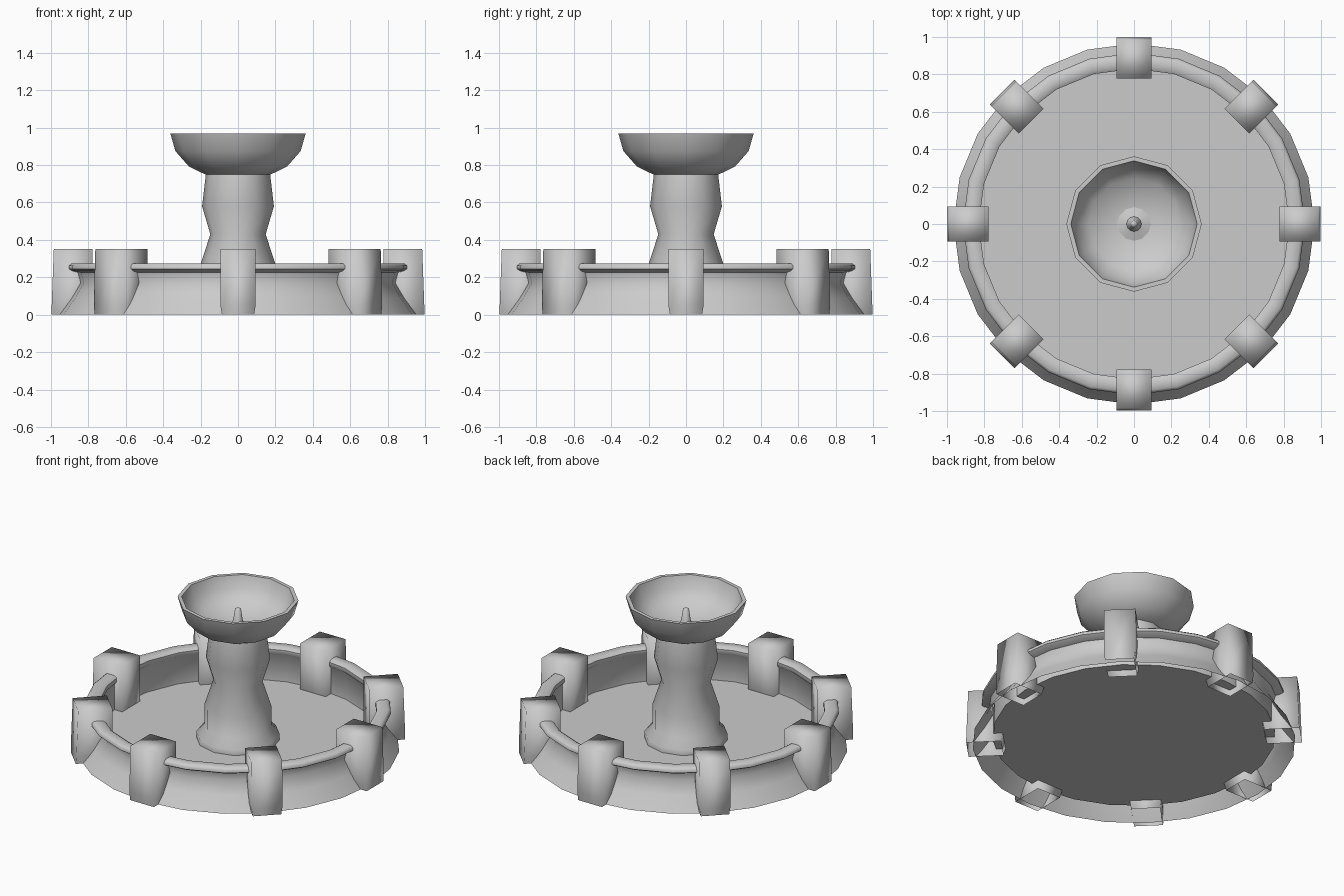
import bpy, bmesh
from math import pi, sin, cos
from mathutils import Matrix

if "Cube" in bpy.data.objects:
    bpy.data.objects.remove(bpy.data.objects["Cube"])


def finish(name, bm, angle=None):
    bmesh.ops.remove_doubles(bm, verts=bm.verts, dist=1e-5)
    me = bpy.data.meshes.new(name)
    bm.to_mesh(me)
    bm.free()
    ob = bpy.data.objects.new(name, me)
    bpy.context.collection.objects.link(ob)
    if angle:
        bpy.ops.object.select_all(action='DESELECT')
        ob.select_set(True)
        bpy.context.view_layer.objects.active = ob
        bpy.ops.object.shade_smooth_by_angle(angle=angle)
    else:
        for p in me.polygons:
            p.use_smooth = True
    return ob


def lathe(name, profile, sides, angle=None):
    # profile runs bottom-outside to top-inside as (radius, z)
    bm = bmesh.new()
    rings = [[bm.verts.new((r * cos(2 * pi * i / sides), r * sin(2 * pi * i / sides), z))
              for i in range(sides)] for r, z in profile]
    for a, b in zip(rings, rings[1:]):
        for i in range(sides):
            j = (i + 1) % sides
            bm.faces.new((a[i], a[j], b[j], b[i]))
    return finish(name, bm, angle)


# Basin wall: flared skirt, rounded rim, inner face (open underneath)
lathe("basin_wall", [(0.965, 0), (0.90, 0.09), (0.853, 0.17), (0.868, 0.225), (0.90, 0.235),
                     (0.915, 0.245), (0.915, 0.262), (0.90, 0.275), (0.85, 0.275),
                     (0.83, 0.262), (0.83, 0.235), (0.845, 0.22), (0.845, 0.05)], 24, 0.9)

# Basin floor
bm = bmesh.new()
bmesh.ops.create_circle(bm, cap_ends=True, segments=24, radius=0.845,
                        matrix=Matrix.Translation((0, 0, 0.05)))
for f in bm.faces:
    if f.normal.z < 0:
        f.normal_flip()
finish("basin_floor", bm, 0.6)

# Pedestal with flared foot and pinched waist
lathe("pedestal", [(0.25, 0.05), (0.25, 0.085), (0.20, 0.14), (0.20, 0.27),
                   (0.148, 0.43), (0.192, 0.58), (0.172, 0.75)], 12, 0.9)

# Upper bowl, outside then inside
lathe("upper_bowl", [(0, 0.745), (0.165, 0.745), (0.262, 0.792), (0.335, 0.875), (0.362, 0.97),
                     (0.338, 0.97), (0.315, 0.89), (0.245, 0.82), (0.09, 0.785), (0, 0.78)], 12, 0.9)

# Water spout in the bowl
lathe("spout", [(0.09, 0.785), (0.04, 0.80), (0.028, 0.83), (0.018, 0.90), (0, 0.912)], 12, 0.9)

# Eight posts around the wall, open at the bottom
for k in range(8):
    bm = bmesh.new()
    levels = [(0.79, 0.998, 0.086, 0), (0.778, 0.996, 0.094, 0.05), (0.778, 0.985, 0.094, 0.35)]
    rings = [[bm.verts.new(p) for p in ((i, -w, z), (o, -w, z), (o, w, z), (i, w, z))]
             for i, o, w, z in levels]
    for a, b in zip(rings, rings[1:]):
        for i in range(4):
            j = (i + 1) % 4
            bm.faces.new((a[i], a[j], b[j], b[i]))
    bm.faces.new(rings[-1])
    bm.transform(Matrix.Rotation(k * pi / 4, 4, 'Z'))
    finish(f"post_{k + 1}", bm)
